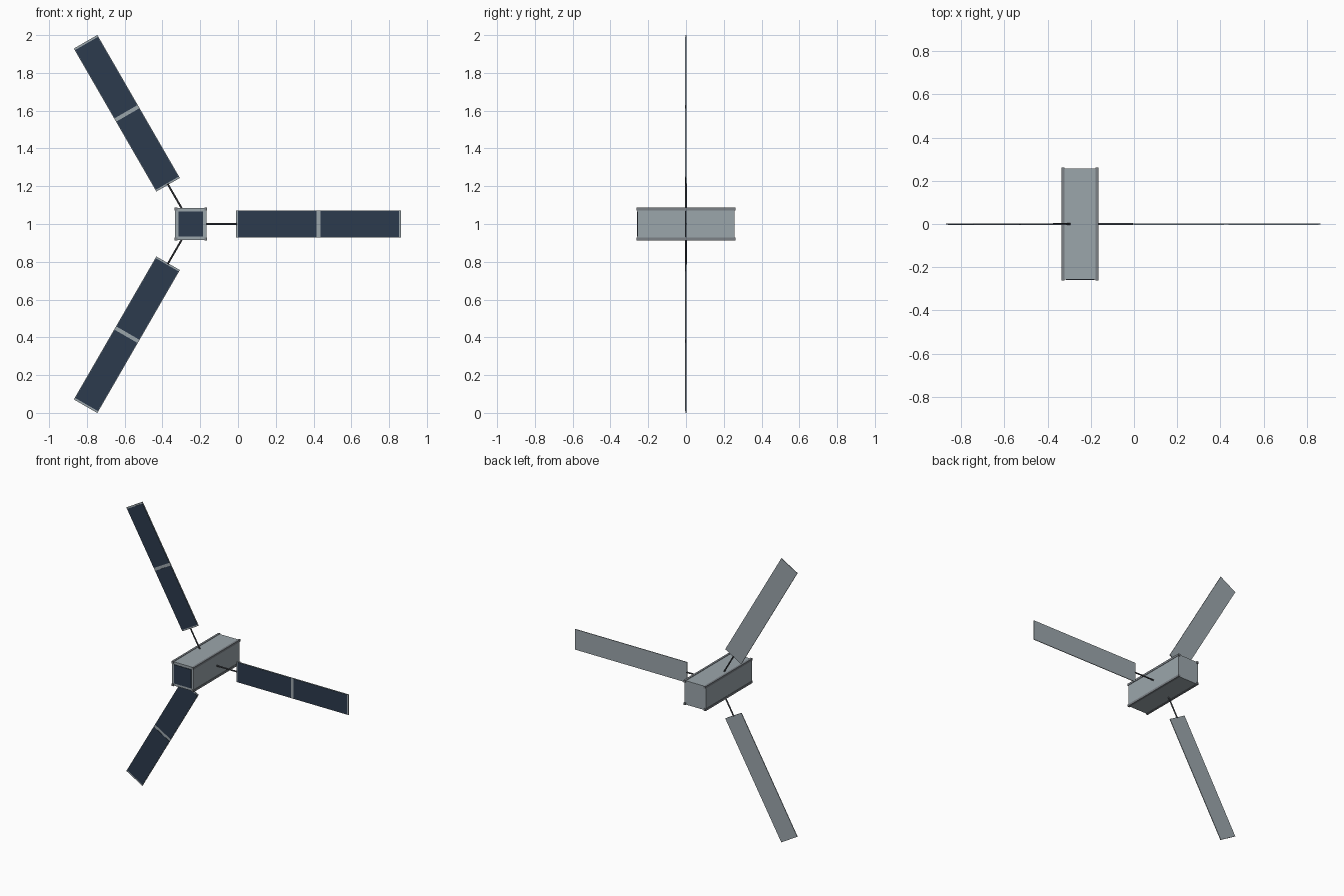
import bpy, math
from mathutils import Matrix, Vector

if "Cube" in bpy.data.objects:
    bpy.data.objects.remove(bpy.data.objects["Cube"])


def material(name, rgb):
    m = bpy.data.materials.new(name)
    m.use_nodes = True
    m.diffuse_color = (*rgb, 1)
    m.node_tree.nodes["Principled BSDF"].inputs["Base Color"].default_value = (*rgb, 1)
    return m


SILVER = material("silver grey", (0.33, 0.38, 0.41))
RAIL = material("rail grey", (0.20, 0.22, 0.24))
CELL = material("solar cell navy", (0.025, 0.043, 0.075))
DARK = material("dark metal", (0.06, 0.065, 0.075))
HUB = Vector((-0.25, 0, 1))


def box(name, centre, size, mat, angle=0):
    """Box placed relative to the hub, then turned about the hub's y axis."""
    bpy.ops.mesh.primitive_cube_add(size=1)
    ob = bpy.context.object
    ob.name = name
    ob.data.transform(Matrix.Rotation(-angle, 4, "Y") @ Matrix.Translation(centre)
                      @ Matrix.Diagonal((*size, 1)))
    ob.location = HUB
    ob.data.materials.append(mat)
    return ob


# Body with four corner rails and a solar cell on the front end
box("body", (0, 0, 0), (0.168, 0.512, 0.168), SILVER)
for sx, side in ((-1, "right"), (1, "left")):
    for sz, level in ((-1, "lower"), (1, "upper")):
        box(f"{level}_{side}_rail", (sx * 0.079, 0, sz * 0.079), (0.015, 0.524, 0.015), RAIL)
box("front_cell", (0, -0.257, 0), (0.132, 0.006, 0.132), CELL)

# Three wings, evenly spread around the body
for i, wing in enumerate(("left", "upper", "lower")):
    a = i * math.tau / 3
    bpy.ops.mesh.primitive_cylinder_add(vertices=12, radius=0.005, depth=0.17)
    arm = bpy.context.object
    arm.name = f"{wing}_wing_arm"
    arm.data.transform(Matrix.Rotation(-a, 4, "Y") @ Matrix.Translation((0.16, 0, 0))
                       @ Matrix.Rotation(math.pi / 2, 4, "Y"))
    arm.location = HUB
    arm.data.materials.append(DARK)
    bpy.ops.object.shade_smooth_by_angle()

    box(f"{wing}_wing_panel", (0.677, 0, 0), (0.874, 0.005, 0.144), SILVER, a)
    for x, part in ((0.458, "inner"), (0.895, "outer")):
        box(f"{wing}_wing_{part}_cells", (x, -0.003, 0), (0.417, 0.003, 0.138), CELL, a)
